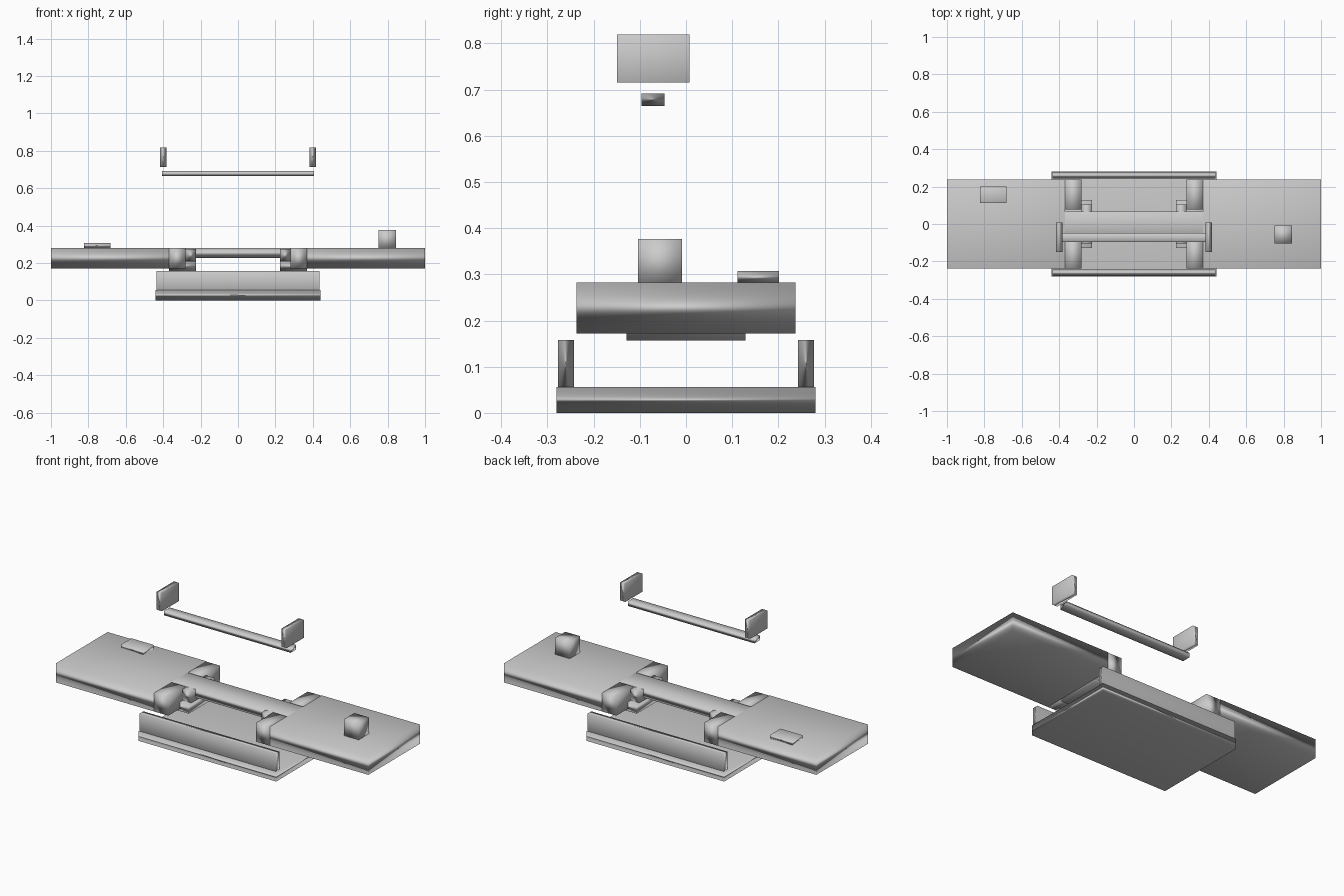
import bpy
import bmesh
from mathutils import Matrix, Vector

cube = bpy.data.objects.get("Cube")
if cube:
    bpy.data.objects.remove(cube, do_unlink=True)

grey = bpy.data.materials.new("light grey")
grey.use_nodes = True
grey.diffuse_color = (0.6, 0.6, 0.6, 1)
grey.node_tree.nodes["Principled BSDF"].inputs["Base Color"].default_value = grey.diffuse_color


def block(name, xs, ys, zs):
    """Softly shaded box spanning the given ranges."""
    size = Vector([r[1] - r[0] for r in (xs, ys, zs)])
    centre = Vector([(r[0] + r[1]) / 2 for r in (xs, ys, zs)])
    bm = bmesh.new()
    bmesh.ops.create_cube(bm, size=1, matrix=Matrix.Diagonal(size.to_4d()))
    for face in bm.faces:
        face.smooth = True
    mesh = bpy.data.meshes.new(name)
    bm.to_mesh(mesh)
    bm.free()
    mesh.materials.append(grey)
    obj = bpy.data.objects.new(name, mesh)
    obj.location = centre
    bpy.context.collection.objects.link(obj)
    # Broad faces dominate the shading
    weighted = obj.modifiers.new("broad face shading", 'WEIGHTED_NORMAL')
    weighted.mode = 'FACE_AREA'
    return obj


def mirrored(sign, a, b):
    return tuple(sorted((sign * a, sign * b)))


# Lower tray and its long side rails
block("tray_floor", (-0.44, 0.44), (-0.28, 0.28), (0, 0.056))
for sign, side in ((-1, "front"), (1, "back")):
    block(side + "_tray_rail", (-0.435, 0.435),
          mirrored(sign, 0.243, 0.277), (0.056, 0.158))

# Wide side slabs with their inner mounting blocks
for sign, side in ((-1, "right"), (1, "left")):
    block(side + "_slab", mirrored(sign, 0.37, 1), (-0.237, 0.237), (0.172, 0.282))
    block(side + "_bracket_base", mirrored(sign, 0.225, 0.37), (-0.129, 0.129), (0.157, 0.21))
    block(side + "_bracket_post", mirrored(sign, 0.225, 0.28), (-0.105, 0.105), (0.21, 0.275))
    for ysign, end in ((-1, "front"), (1, "back")):
        block(side + "_" + end + "_inner_block", mirrored(sign, 0.28, 0.37),
              mirrored(ysign, 0.078, 0.237), (0.172, 0.28))
    # Upright plates at the ends of the raised bar
    block(side + "_raised_plate", mirrored(sign, 0.382, 0.416), (-0.149, 0.008), (0.715, 0.819))

# Bars across the middle
block("centre_beam", (-0.37, 0.37), (-0.068, 0.068), (0.227, 0.281))
block("raised_bar", (-0.405, 0.405), (-0.096, -0.047), (0.665, 0.692))

# Loose pieces on the slabs
block("left_slab_cube", (0.75, 0.845), (-0.104, -0.009), (0.28, 0.376))
block("right_slab_pad", (-0.823, -0.683), (0.112, 0.201), (0.28, 0.307))
